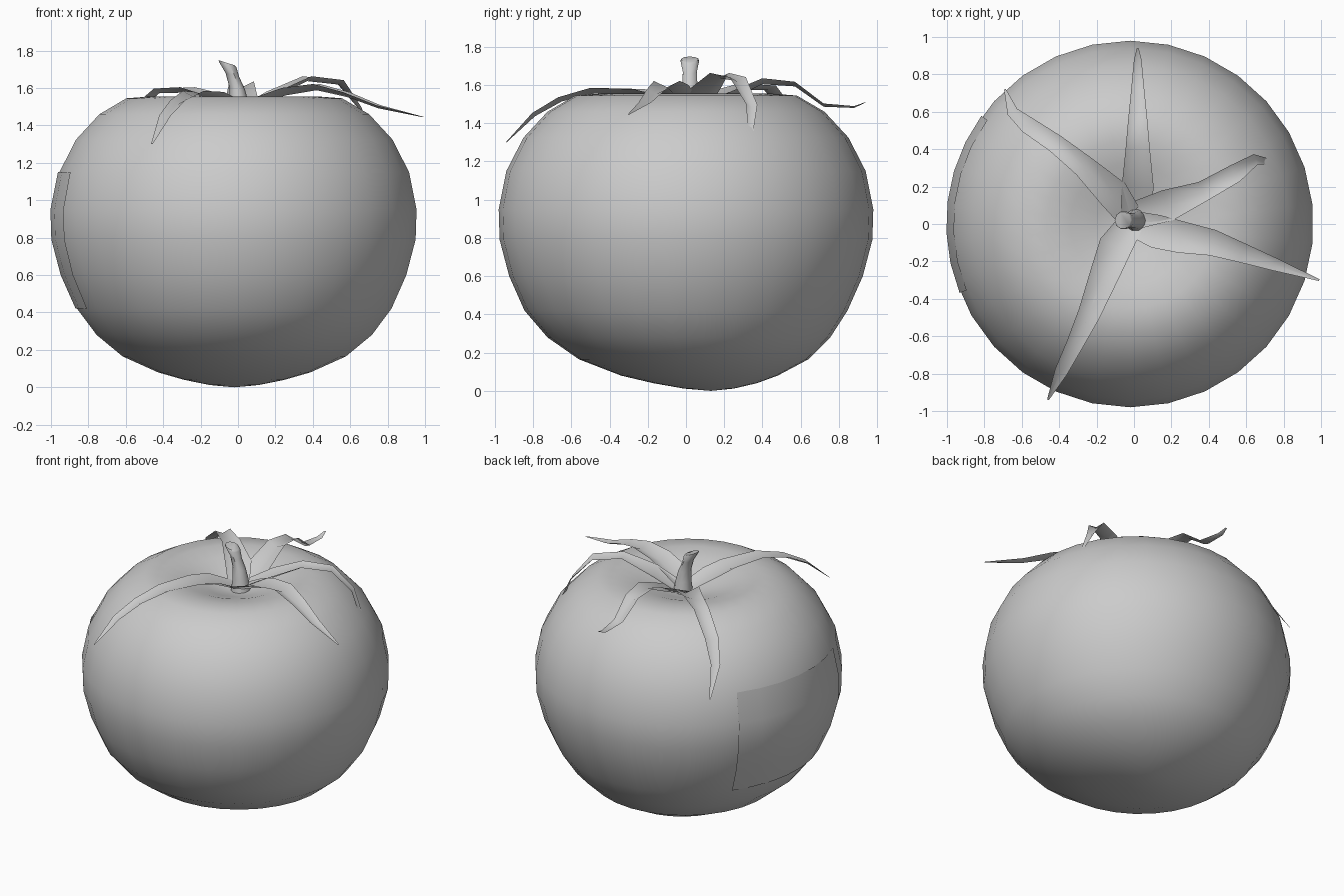
import bpy, math
from mathutils import Vector

CX = -0.02   # body axis in x
# (radius, height, y shift) from the bottom point to the top dimple
PROFILE = [(0.13, 0.012, 0.12), (0.27, 0.04, 0.10), (0.41, 0.08, 0.07), (0.60, 0.165, 0.04),
           (0.74, 0.28, 0.015), (0.845, 0.42, 0), (0.925, 0.60, 0), (0.975, 0.79, 0),
           (0.98, 0.95, 0), (0.94, 1.15, 0), (0.85, 1.325, 0), (0.725, 1.46, 0),
           (0.58, 1.545, 0), (0.45, 1.555, 0), (0.32, 1.53, 0), (0.18, 1.48, 0), (0.08, 1.45, 0)]


def make(name, verts, faces, angle=60):
    me = bpy.data.meshes.new(name)
    me.from_pydata([tuple(v) for v in verts], [], faces)
    ob = bpy.data.objects.new(name, me)
    bpy.context.collection.objects.link(ob)
    bpy.ops.object.select_all(action='DESELECT')
    ob.select_set(True)
    bpy.context.view_layer.objects.active = ob
    bpy.ops.object.shade_smooth_by_angle(angle=math.radians(angle))
    return ob


def grid_faces(rows, cols, wrap=False):
    n = cols if wrap else cols - 1
    return [(i * cols + j, i * cols + (j + 1) % cols,
             (i + 1) * cols + (j + 1) % cols, (i + 1) * cols + j)
            for i in range(rows - 1) for j in range(n)]


def ring_point(r, z, dy, a):
    return (CX + r * math.cos(a), dy + r * math.sin(a), z)


# fruit body
N = 30
verts = [ring_point(r, z, dy, 2 * math.pi * (j + 0.5) / N) for r, z, dy in PROFILE for j in range(N)]
faces = grid_faces(len(PROFILE), N, True)
b, t = len(verts), len(verts) + 1
verts += [(CX, 0.13, 0), (CX, 0, 1.44)]
last = (len(PROFILE) - 1) * N
for j in range(N):
    k = (j + 1) % N
    faces += [(b, k, j), (t, last + j, last + k)]
make("fruit_body", verts, faces)

# thin sticker patch hugging the left side
rows, cols = PROFILE[5:10], 7
angs = [math.radians(144 + 58 * j / (cols - 1)) for j in range(cols)]
make("side_patch", [ring_point(r + 0.004, z, dy, a) for r, z, dy in rows for a in angs],
     grid_faces(len(rows), cols))


# sepals: creased, tapering ribbons along a path
def sepal(name, path, widths, fold=0.12):
    pts = [Vector(p) for p in path]
    verts = []
    for i, p in enumerate(pts):
        d = pts[min(i + 1, len(pts) - 1)] - pts[max(i - 1, 0)]
        side = Vector((-d.y, d.x, 0)).normalized() * widths[i] / 2
        lift = Vector((0, 0, widths[i] * fold))
        verts += [p - side + lift, p - lift, p + side + lift]
    make(name, verts, [f[::-1] for f in grid_faces(len(pts), 3)][:])


sepal("sepal_north", [(0.01, 0.05, 1.46), (0.02, 0.2, 1.53), (0.02, 0.40, 1.62), (0.02, 0.57, 1.605),
                      (0.02, 0.72, 1.495), (0.02, 0.88, 1.485), (0.02, 0.94, 1.51)],
      [0.16, 0.17, 0.13, 0.10, 0.07, 0.04, 0.01])
sepal("sepal_east", [(0.02, 0.05, 1.47), (0.18, 0.10, 1.56), (0.37, 0.175, 1.65), (0.54, 0.27, 1.63),
                     (0.65, 0.345, 1.49), (0.72, 0.335, 1.34)],
      [0.15, 0.17, 0.11, 0.10, 0.06, 0.03])
sepal("sepal_southeast", [(0.0, 0.0, 1.47), (0.12, -0.04, 1.53), (0.25, -0.07, 1.58), (0.42, -0.10, 1.605),
                          (0.58, -0.155, 1.565), (0.75, -0.215, 1.50), (0.99, -0.30, 1.445)],
      [0.14, 0.18, 0.17, 0.14, 0.105, 0.07, 0.01])
sepal("sepal_southwest", [(-0.02, 0.0, 1.47), (-0.10, -0.12, 1.53), (-0.15, -0.25, 1.56), (-0.24, -0.48, 1.57),
                          (-0.32, -0.65, 1.525), (-0.39, -0.79, 1.445), (-0.46, -0.94, 1.30)],
      [0.14, 0.18, 0.16, 0.12, 0.09, 0.07, 0.01])
sepal("sepal_northwest", [(-0.03, 0.05, 1.47), (-0.11, 0.16, 1.54), (-0.27, 0.31, 1.59), (-0.42, 0.43, 1.585),
                          (-0.57, 0.53, 1.46), (-0.65, 0.60, 1.32), (-0.69, 0.72, 1.14)],
      [0.14, 0.17, 0.12, 0.10, 0.09, 0.06, 0.01])

# stem: bent tube with flared ends and a tilted cap
S = 10
stem = [(0.01, 1.43, 0.065, 0), (0.005, 1.53, 0.05, -0.05), (-0.005, 1.60, 0.042, -0.15),
        (-0.03, 1.67, 0.038, -0.3), (-0.055, 1.725, 0.05, -0.35), (-0.06, 1.735, 0.046, -0.35)]
verts = []
for x, z, r, tilt in stem:
    for j in range(S):
        a = 2 * math.pi * j / S
        u = r * math.cos(a)
        verts.append((x + u * math.cos(tilt), 0.02 + r * math.sin(a), z - u * math.sin(-tilt) * 0.9))
faces = grid_faces(len(stem), S, True)
faces.append(tuple(range((len(stem) - 1) * S, len(stem) * S)))
make("stem", verts, faces, 40)
